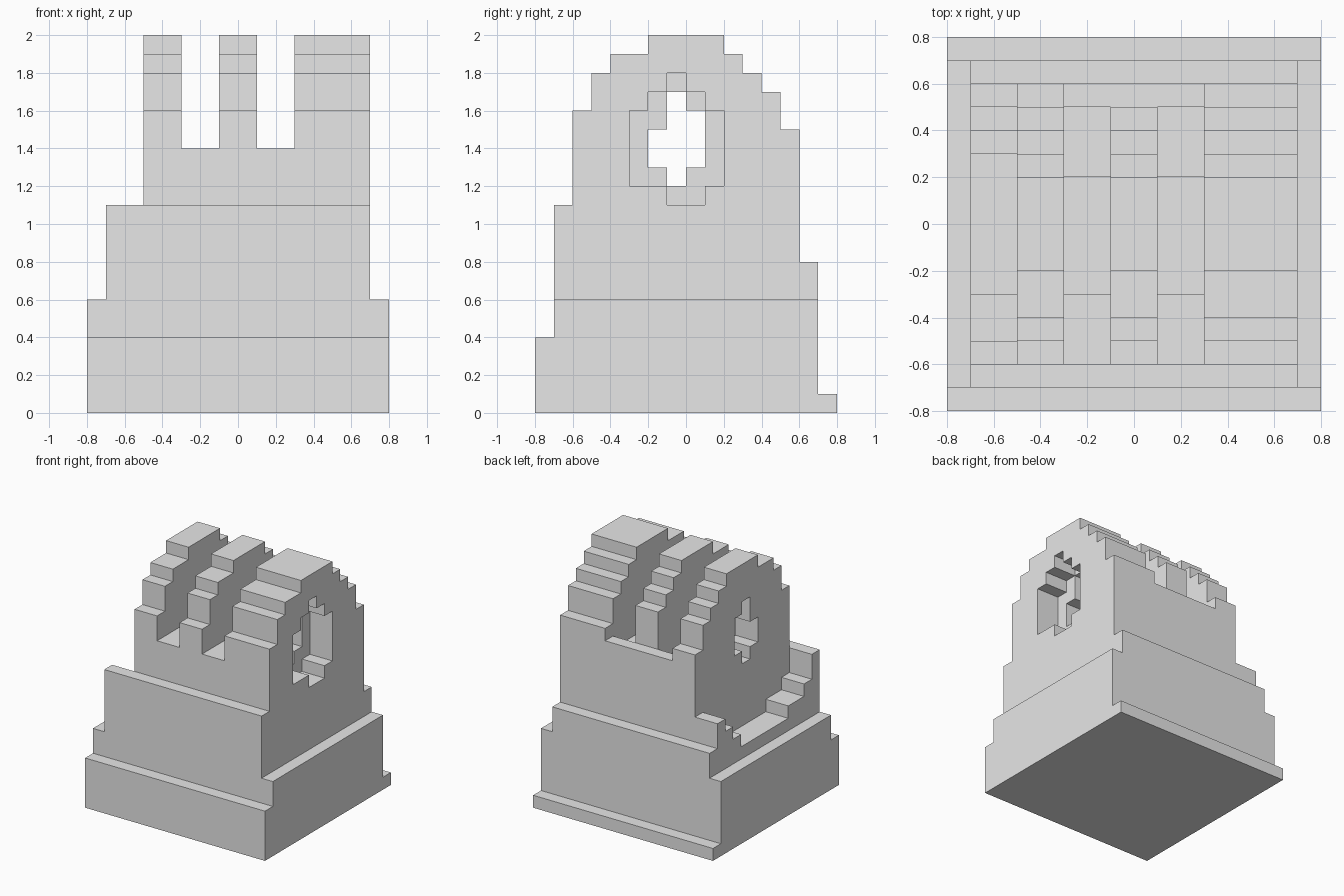
import bpy
import bmesh

cube = bpy.data.objects.get("Cube")
if cube:
    bpy.data.objects.remove(cube, do_unlink=True)

stone = bpy.data.materials.new("light grey stone")
stone.use_nodes = True
GREY = (0.8, 0.8, 0.8, 1)
stone.diffuse_color = GREY
stone.node_tree.nodes["Principled BSDF"].inputs["Base Color"].default_value = GREY


def skyline(steps, end):
    """Turn (start, height) steps into a stepped line of points."""
    points = []
    stops = [y for y, z in steps[1:]] + [end]
    for (y, z), stop in zip(steps, stops):
        for p in ((y, z), (stop, z)):
            if points and len(points) > 1 and points[-1][1] == points[-2][1] == p[1]:
                points.pop()
            if not points or points[-1] != p:
                points.append(p)
    return points


def block(name, x0, x1, tops, bottoms, end):
    """Extrude a stepped side profile along x."""
    outline = skyline(bottoms, end) + skyline(tops, end)[::-1]
    bm = bmesh.new()
    face = bm.faces.new([bm.verts.new((x0, y, z)) for y, z in outline])
    out = bmesh.ops.extrude_face_region(bm, geom=[face])
    moved = [v for v in out["geom"] if isinstance(v, bmesh.types.BMVert)]
    bmesh.ops.translate(bm, vec=(x1 - x0, 0, 0), verts=moved)
    bmesh.ops.recalc_face_normals(bm, faces=bm.faces)
    mesh = bpy.data.meshes.new(name)
    bm.to_mesh(mesh)
    bm.free()
    mesh.materials.append(stone)
    obj = bpy.data.objects.new(name, mesh)
    bpy.context.collection.objects.link(obj)
    return obj


def cut(obj, cutter):
    mod = obj.modifiers.new("opening", "BOOLEAN")
    mod.operation = "DIFFERENCE"
    mod.solver = "EXACT"
    mod.object = cutter
    bpy.context.view_layer.objects.active = obj
    bpy.ops.object.modifier_apply(modifier=mod.name)


# Stepped base
block("base", -0.8, 0.8, [(-0.8, 0.4), (-0.7, 0.6), (0.7, 0.1)], [(-0.8, 0)], 0.8)

# Side profiles above the base
FLOOR = [(-0.7, 0.6)]
arch = [(-0.7, 1.1), (-0.6, 1.6), (-0.5, 1.8), (-0.4, 1.9), (-0.2, 2.0),
        (0.2, 1.9), (0.3, 1.8), (0.4, 1.7), (0.5, 1.5), (0.6, 0.8)]
middle = [(y, 1.4 if y == 0.5 else z) for y, z in arch]
channel = [(-0.7, 1.1), (-0.6, 1.4), (-0.3, 1.2), (0.2, 1.3), (0.5, 1.4), (0.6, 0.8)]
bowl = [(-0.7, 1.1), (-0.6, 0.9), (-0.5, 0.8), (-0.3, 0.7),
        (0.3, 0.8), (0.4, 0.9), (0.5, 1.0), (0.6, 0.8)]

# Side ledge and the channels between the arches
block("right_ledge", -0.7, -0.5, bowl, FLOOR, 0.7)
block("outer_channel", -0.3, -0.1, channel, FLOOR, 0.7)
block("inner_channel", 0.1, 0.3, channel, FLOOR, 0.7)

# Three stepped arches
thin_arch = block("thin_arch", -0.5, -0.3, arch, FLOOR, 0.7)
middle_arch = block("middle_arch", -0.1, 0.1, middle, FLOOR, 0.7)
thick_arch = block("thick_arch", 0.3, 0.7, arch, FLOOR, 0.7)

# Opening through all arches, with a wider recess in the thick one
opening = block("opening_cutter", -0.75, 0.9,
                [(-0.2, 1.5), (-0.1, 1.7), (0, 1.6)],
                [(-0.2, 1.3), (-0.1, 1.2), (0, 1.3)], 0.1)
recess = block("recess_cutter", 0.5, 0.9,
               [(-0.3, 1.6), (-0.2, 1.7), (-0.1, 1.8), (0, 1.7), (0.1, 1.6)],
               [(-0.3, 1.2), (-0.1, 1.1), (0.1, 1.2)], 0.2)
cut(thick_arch, recess)
for part in (thin_arch, middle_arch, thick_arch):
    cut(part, opening)
for cutter in (opening, recess):
    bpy.data.objects.remove(cutter, do_unlink=True)
